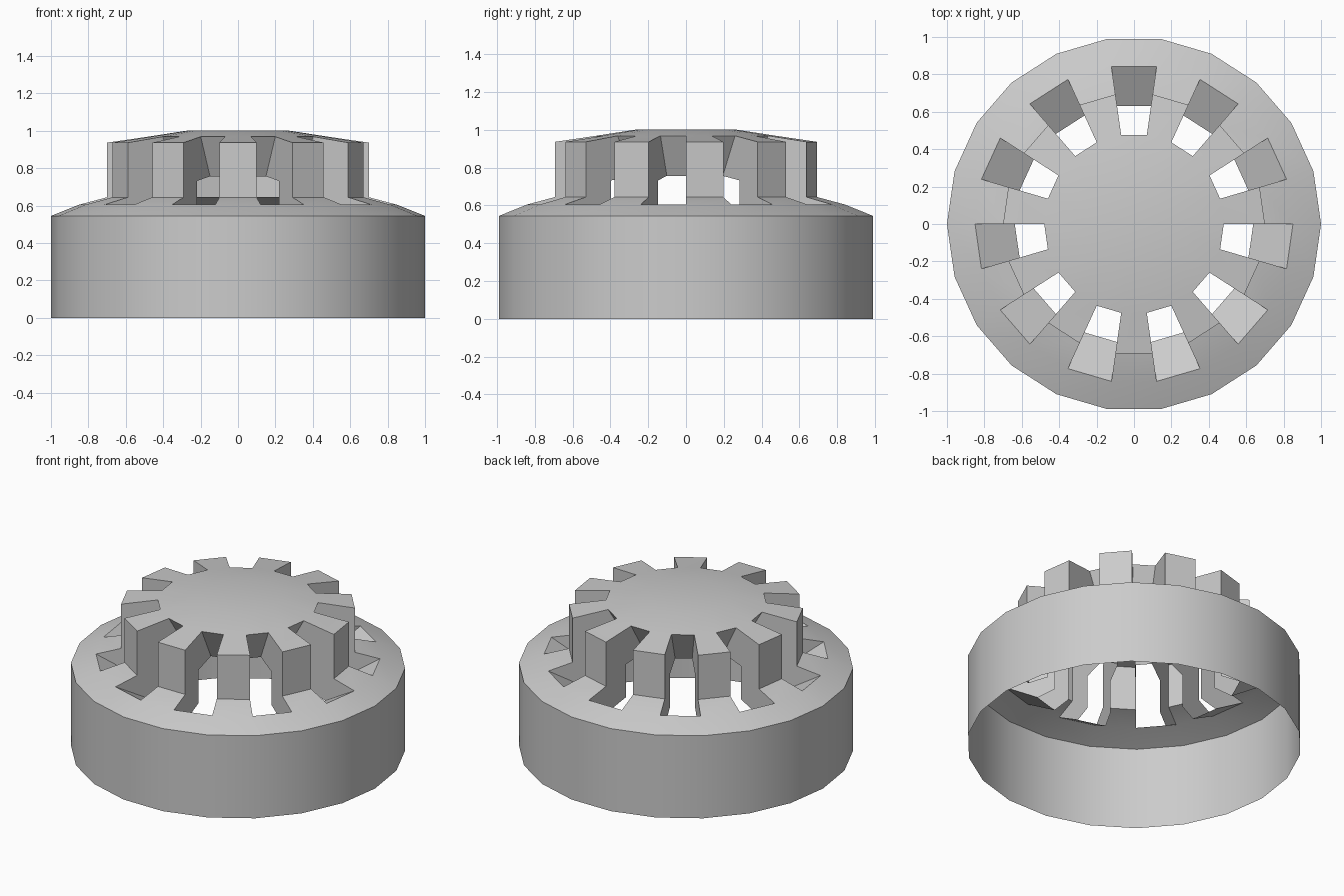
import bpy, bmesh
from math import cos, sin, tau, radians

if "Cube" in bpy.data.objects:
    bpy.data.objects.remove(bpy.data.objects["Cube"])

SIDES = 22                      # 11 teeth alternating with 11 slots
SKIRT = [(1.0, 0.0), (1.0, 0.545)]
SHOULDER = [(1.0, 0.545), (0.85, 0.605)]
RIDGE = [(0.85, 0.605), (0.70, 0.645), (0.70, 0.937), (0.48, 0.969)]
TOP = [(0.48, 0.969), (0.26, 1.003)]
# slot outline drawn inward and down towards the centre
INNER = [(r * 0.75, z * 0.75 + 0.03) for r, z in RIDGE]


def point(p, i):
    a = tau * i / SIDES
    return (p[0] * cos(a), p[0] * sin(a), p[1])


def add_face(bm, pts):
    bm.faces.new([bm.verts.new(p) for p in pts])


def sector(bm, profile, i):
    for a, b in zip(profile, profile[1:]):
        add_face(bm, [point(a, i), point(a, i + 1), point(b, i + 1), point(b, i)])


def finish(bm, name):
    bmesh.ops.remove_doubles(bm, verts=bm.verts, dist=1e-5)
    mesh = bpy.data.meshes.new(name)
    bm.to_mesh(mesh)
    bm.free()
    obj = bpy.data.objects.new(name, mesh)
    bpy.context.collection.objects.link(obj)
    bpy.ops.object.select_all(action='DESELECT')
    obj.select_set(True)
    bpy.context.view_layer.objects.active = obj
    bpy.ops.object.shade_smooth_by_angle(angle=radians(20))


# open-bottomed outer skirt
bm = bmesh.new()
for i in range(SIDES):
    sector(bm, SKIRT, i)
finish(bm, "outer_skirt")

# slotted crown: shoulder, teeth, slots and top cap
bm = bmesh.new()
for i in range(SIDES):
    sector(bm, SHOULDER, i)
    sector(bm, TOP, i)
    if i % 2 == 0:
        sector(bm, RIDGE, i)                      # tooth
    else:
        sector(bm, [RIDGE[0], INNER[0]], i)       # slot floor lip
        sector(bm, [INNER[3], RIDGE[3]], i)       # slot ceiling lip
        for k in range(3):                        # slot side walls
            a, b, c, d = RIDGE[k], RIDGE[k + 1], INNER[k + 1], INNER[k]
            add_face(bm, [point(p, i) for p in (a, d, c, b)])
            add_face(bm, [point(p, i + 1) for p in (a, b, c, d)])
add_face(bm, [point(TOP[-1], i) for i in range(SIDES)])
finish(bm, "slotted_crown")
